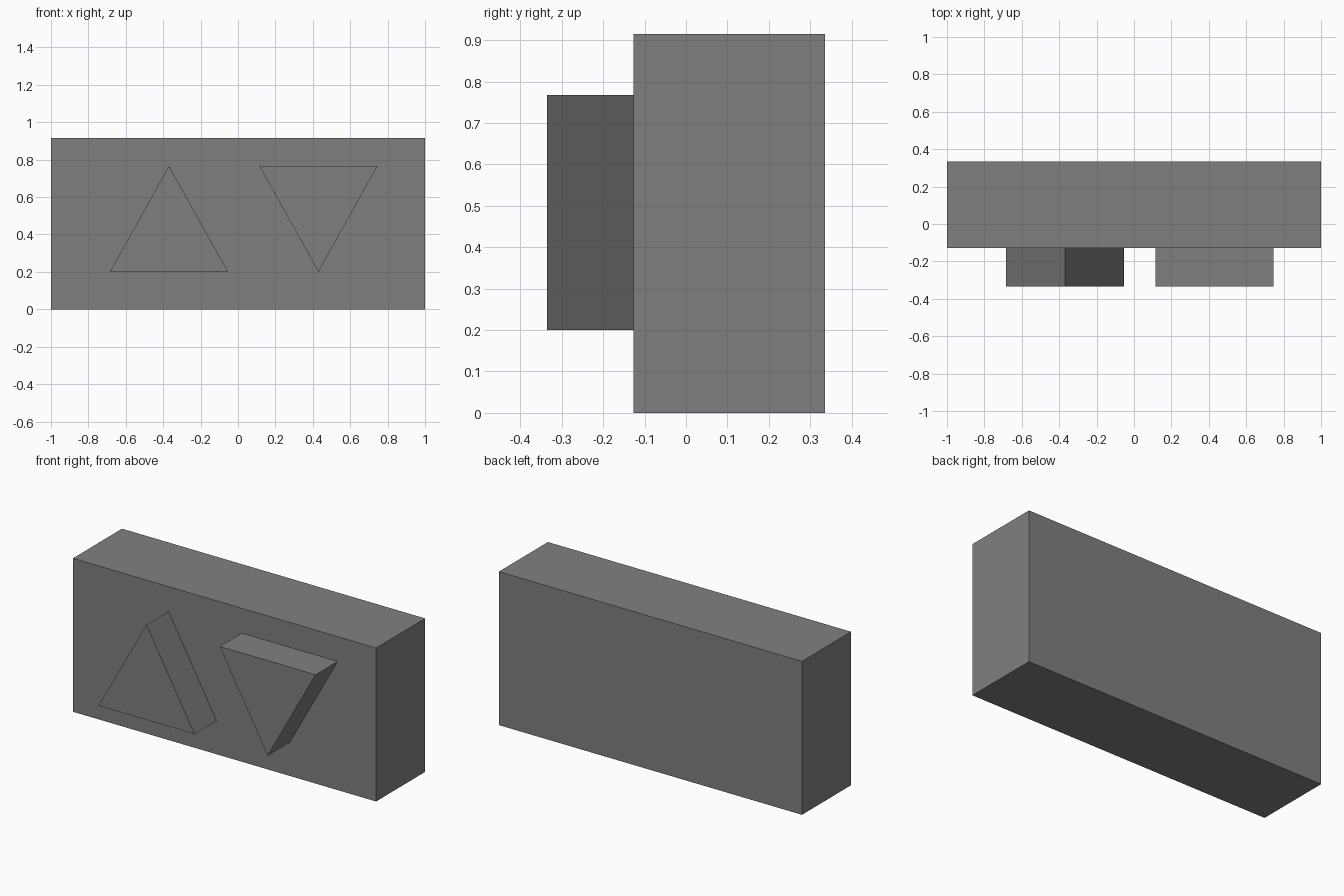
import bpy, bmesh

if "Cube" in bpy.data.objects:
    bpy.data.objects.remove(bpy.data.objects["Cube"])

grey = bpy.data.materials.new("mid grey")
grey.diffuse_color = (0.216, 0.216, 0.216, 1)
grey.use_nodes = True
grey.node_tree.nodes["Principled BSDF"].inputs["Base Color"].default_value = grey.diffuse_color


def extrude_profile(name, points, y_front, y_back):
    """Solid made by pushing an (x, z) profile from y_front to y_back."""
    bm = bmesh.new()
    face = bm.faces.new([bm.verts.new((x, y_front, z)) for x, z in points])
    result = bmesh.ops.extrude_face_region(bm, geom=[face], use_keep_orig=True)
    moved = [v for v in result["geom"] if isinstance(v, bmesh.types.BMVert)]
    bmesh.ops.translate(bm, vec=(0, y_back - y_front, 0), verts=moved)
    bmesh.ops.recalc_face_normals(bm, faces=bm.faces)
    mesh = bpy.data.meshes.new(name)
    bm.to_mesh(mesh)
    bm.free()
    mesh.materials.append(grey)
    obj = bpy.data.objects.new(name, mesh)
    bpy.context.collection.objects.link(obj)
    return obj


FRONT, FACE, BACK = -0.335, -0.127, 0.335
LOW, HIGH, HALF = 0.2, 0.767, 0.316

# Main slab
extrude_profile("slab", [(-1, 0), (1, 0), (1, 0.915), (-1, 0.915)], FACE, BACK)

# Triangular buttons on the front: one pointing up, one pointing down
for name, x, base, tip in (("up_button", -0.369, LOW, HIGH),
                           ("down_button", 0.43, HIGH, LOW)):
    extrude_profile(name, [(x - HALF, base), (x + HALF, base), (x, tip)], FRONT, FACE)
